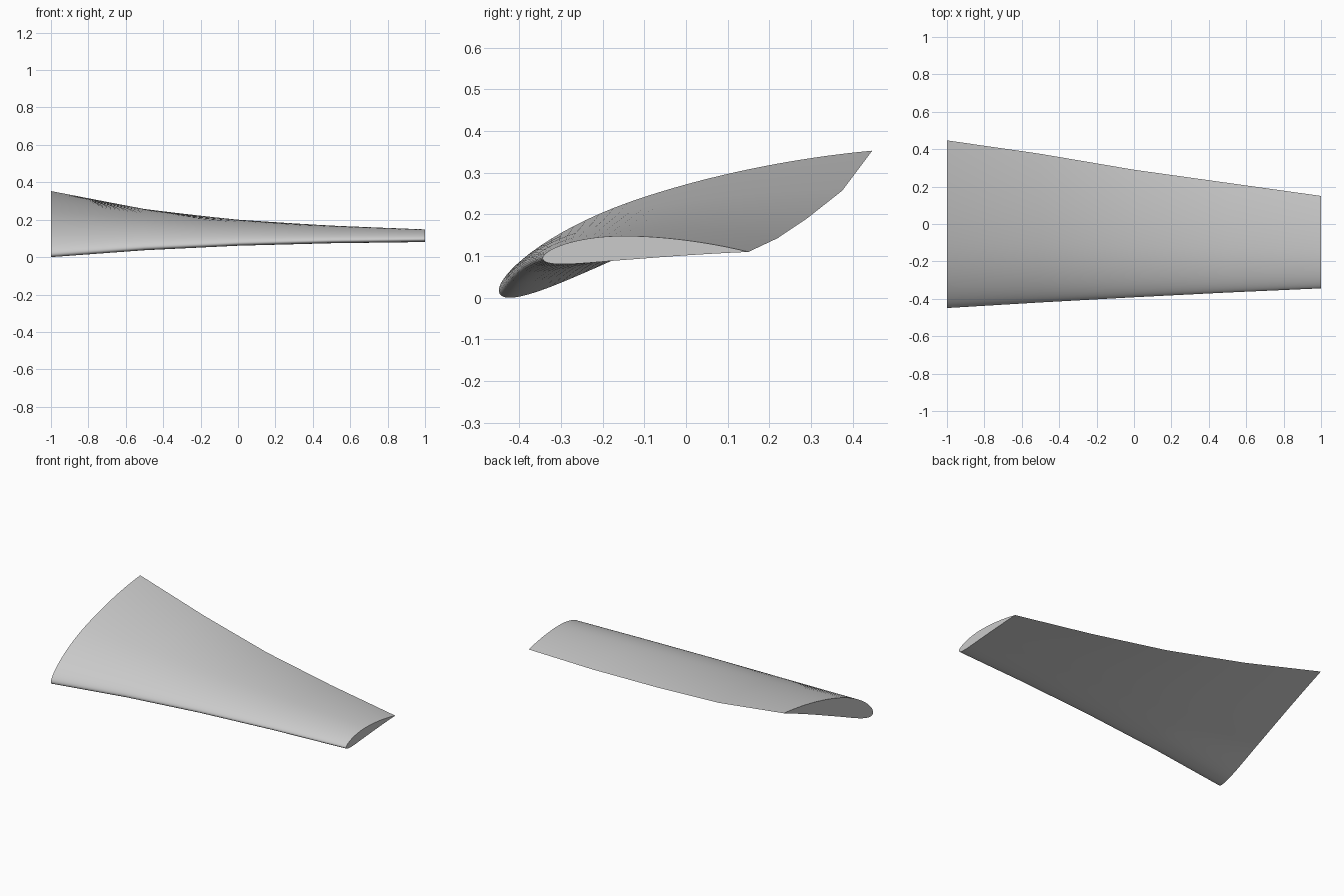
import bpy
import bmesh
import math
from mathutils import Vector

cube = bpy.data.objects.get("Cube")
if cube:
    bpy.data.objects.remove(cube, do_unlink=True)

# Blade stations: span position, leading edge (y, z), trailing edge (y, z)
STATIONS = [
    (-1.0, (-0.447, 0.009), (0.447, 0.353)),
    (-0.5, (-0.418, 0.047), (0.375, 0.257)),
    (0.0, (-0.391, 0.072), (0.290, 0.190)),
    (0.5, (-0.366, 0.086), (0.220, 0.143)),
    (1.0, (-0.344, 0.093), (0.150, 0.110)),
]
THICKNESS, CAMBER, CAMBER_POS = 0.12, 0.04, 0.4
STEPS = 40


def airfoil_point(t, side):
    """Cambered section on a unit chord; side is +1 for upper, -1 for lower."""
    half = 5 * THICKNESS * (0.2969 * math.sqrt(t) - 0.126 * t - 0.3516 * t**2
                            + 0.2843 * t**3 - 0.1036 * t**4)
    p = CAMBER_POS
    span = p if t < p else 1 - p
    base = 0 if t < p else 1 - 2 * p
    camber = CAMBER / span**2 * (base + 2 * p * t - t * t)
    slope = math.atan(2 * CAMBER / span**2 * (p - t))
    return (t - side * half * math.sin(slope), camber + side * half * math.cos(slope))


# Closed outline: trailing edge, over the top, round the nose, back underneath
spacing = [(1 - math.cos(math.pi * i / STEPS)) / 2 for i in range(STEPS + 1)]
outline = [airfoil_point(t, 1) for t in reversed(spacing)]
outline += [airfoil_point(t, -1) for t in spacing[1:-1]]

# Loft the outline through the twisted, tapered stations
bm = bmesh.new()
rings = []
for x, lead, trail in STATIONS:
    start = Vector(lead)
    chord = Vector(trail) - start
    normal = Vector((-chord.y, chord.x))
    points = [start + chord * u + normal * v for u, v in outline]
    rings.append([bm.verts.new((x, q.x, q.y)) for q in points])

for a, b in zip(rings, rings[1:]):
    for i in range(len(a)):
        j = (i + 1) % len(a)
        bm.faces.new((a[i], a[j], b[j], b[i]))

# Flat root and tip caps
bm.faces.new(rings[0])
bm.faces.new(rings[-1])
bmesh.ops.recalc_face_normals(bm, faces=bm.faces[:])

mesh = bpy.data.meshes.new("blade")
bm.to_mesh(mesh)
bm.free()
blade = bpy.data.objects.new("blade", mesh)
bpy.context.collection.objects.link(blade)

# Plain grey finish
grey = bpy.data.materials.new("light grey")
grey.use_nodes = True
color = (0.6, 0.6, 0.6, 1)
grey.diffuse_color = color
grey.node_tree.nodes["Principled BSDF"].inputs["Base Color"].default_value = color
mesh.materials.append(grey)

bpy.ops.object.select_all(action="DESELECT")
blade.select_set(True)
bpy.context.view_layer.objects.active = blade
bpy.ops.object.shade_smooth_by_angle(angle=math.radians(35))
